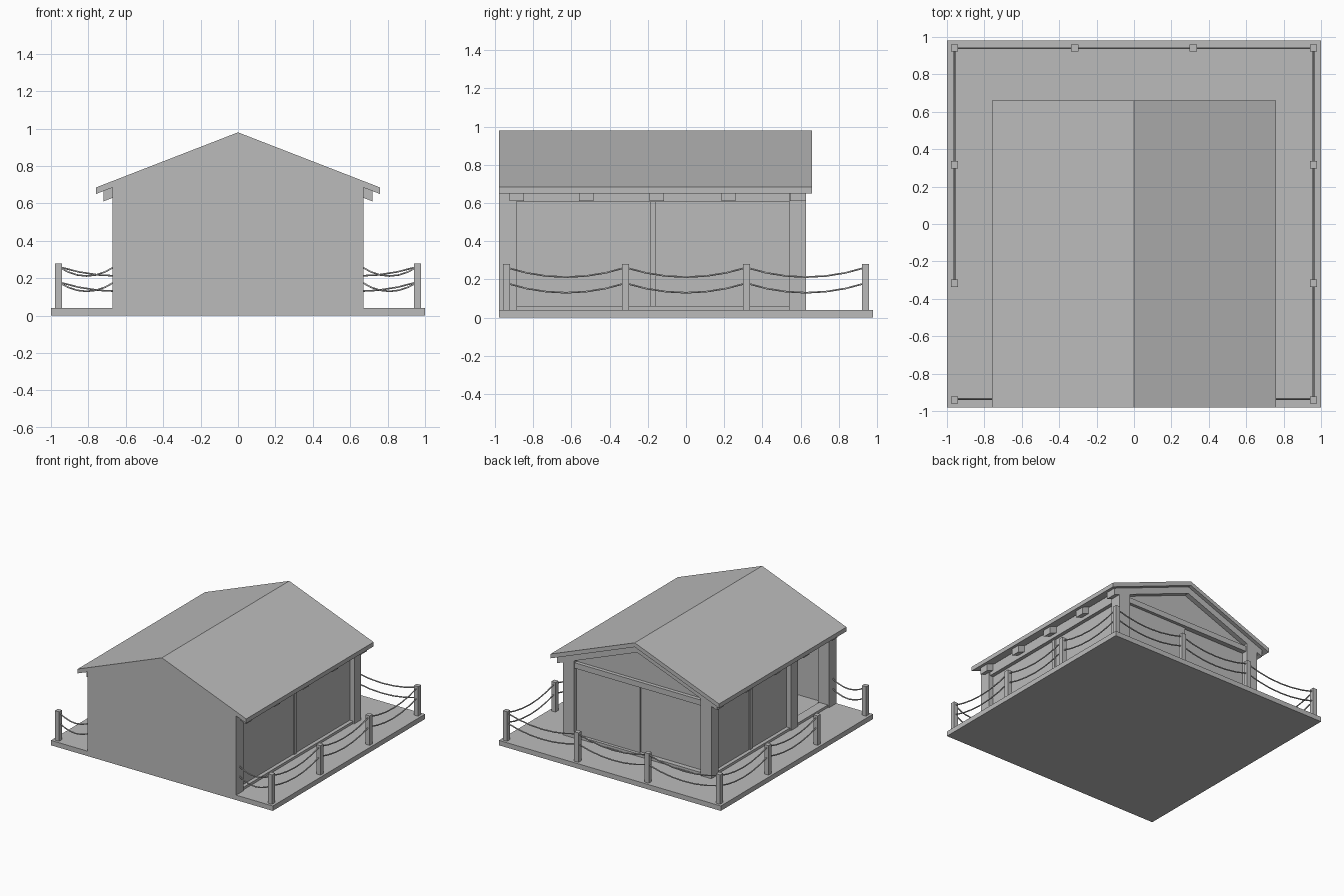
import bpy
import bmesh
from mathutils import Vector

cube = bpy.data.objects.get("Cube")
if cube:
    bpy.data.objects.remove(cube, do_unlink=True)

# One plain grey for the whole model
GREY = (0.5, 0.5, 0.5, 1)
grey = bpy.data.materials.new("plain grey")
grey.use_nodes = True
grey.diffuse_color = GREY
grey.node_tree.nodes["Principled BSDF"].inputs["Base Color"].default_value = GREY


def add_object(name, mesh):
    mesh.materials.clear()
    mesh.materials.append(grey)
    obj = bpy.data.objects.new(name, mesh)
    bpy.context.scene.collection.objects.link(obj)
    return obj


def prism(name, profile, y0, y1):
    """Extrude an (x, z) outline along y."""
    bm = bmesh.new()
    face = bm.faces.new([bm.verts.new((x, y0, z)) for x, z in profile])
    moved = bmesh.ops.extrude_face_region(bm, geom=[face])["geom"]
    verts = [v for v in moved if isinstance(v, bmesh.types.BMVert)]
    bmesh.ops.translate(bm, verts=verts, vec=(0, y1 - y0, 0))
    bmesh.ops.recalc_face_normals(bm, faces=bm.faces)
    mesh = bpy.data.meshes.new(name)
    bm.to_mesh(mesh)
    bm.free()
    return add_object(name, mesh)


def box(name, xs, ys, zs):
    (x0, x1), (z0, z1) = sorted(xs), zs
    return prism(name, [(x0, z0), (x1, z0), (x1, z1), (x0, z1)], *ys)


def rope(name, start, end, sag=0.05, steps=6):
    """Hang a thin rope between two points."""
    curve = bpy.data.curves.new(name, "CURVE")
    curve.dimensions = "3D"
    curve.bevel_depth = 0.005
    curve.bevel_resolution = 1
    curve.use_fill_caps = True
    spline = curve.splines.new("POLY")
    spline.points.add(steps)
    for i, point in enumerate(spline.points):
        t = i / steps
        pos = Vector(start).lerp(Vector(end), t)
        point.co = (pos.x, pos.y, pos.z - 4 * sag * t * (1 - t), 1)
    helper = bpy.data.objects.new(name + "_path", curve)
    bpy.context.scene.collection.objects.link(helper)
    bpy.context.view_layer.update()
    mesh = bpy.data.meshes.new_from_object(
        helper.evaluated_get(bpy.context.evaluated_depsgraph_get()))
    bpy.data.objects.remove(helper, do_unlink=True)
    add_object(name, mesh)


FRONT, BACK, DECK, HALF = -0.98, 0.63, 0.04, 0.67
SLOPE, RIDGE = 0.388, 0.945       # underside of the roof


def under(x, drop=0.0):
    return RIDGE - SLOPE * abs(x) - drop


def chevron(reach, top, bottom):
    return [(-reach, under(reach, bottom)), (0, under(0, bottom)),
            (reach, under(reach, bottom)), (reach, under(reach, top)),
            (0, under(0, top)), (-reach, under(reach, top))]


# Deck and roof
box("deck", (-1, 1), (FRONT, 0.98), (0, DECK))
prism("roof", chevron(0.76, -0.035, 0), FRONT, 0.66)

# Rafters under the roof, the last one forming the back gable beam
for i, (y0, y1) in enumerate([(-0.925, -0.85), (-0.56, -0.485), (-0.19, -0.115),
                              (0.185, 0.26), (0.545, BACK)]):
    prism(f"rafter_{i + 1}", chevron(0.72, 0, 0.055), y0, y1)

# Solid front wall and recessed back gable
prism("front_wall", [(-HALF, DECK), (HALF, DECK), (HALF, under(HALF)),
                     (0, RIDGE), (-HALF, under(HALF))], FRONT, -0.94)
prism("back_gable", [(-0.66, 0.64), (0.66, 0.64), (0.66, under(0.66)),
                     (0, RIDGE), (-0.66, under(0.66))], 0.57, 0.59)

# Side walls: corner posts, beam, sill and glazed panels
for side, s in (("left", 1), ("right", -1)):
    outer = (s * 0.57, s * HALF)
    box(f"{side}_front_post", outer, (-0.94, -0.885), (DECK, under(HALF)))
    box(f"{side}_back_post", outer, (0.54, BACK), (DECK, under(HALF)))
    box(f"{side}_beam", (s * 0.58, s * 0.66), (-0.885, 0.54), (0.605, 0.685))
    box(f"{side}_sill", (s * 0.58, s * 0.66), (-0.885, 0.54), (DECK, 0.06))
    panel_start = -0.885
    if side == "right":
        # This side has an open doorway beside a middle post
        panel_start = -0.395
        box("doorway_post", outer, (-0.485, panel_start), (DECK, under(HALF)))
    box(f"{side}_panel", (s * 0.61, s * 0.63), (panel_start, 0.54), (0.06, 0.605))
    middle = (panel_start + 0.54) / 2
    box(f"{side}_mullion", (s * 0.61, s * 0.64),
        (middle - 0.015, middle + 0.015), (0.06, 0.605))

# Back wall: two staggered sliding panels between sill and beam
box("back_beam", (-0.57, 0.57), (0.55, 0.62), (0.605, 0.65))
box("back_sill", (-0.57, 0.57), (0.55, 0.62), (DECK, 0.06))
box("back_panel_right", (-0.57, 0.01), (0.565, 0.58), (0.06, 0.605))
box("back_panel_left", (0, 0.57), (0.58, 0.595), (0.06, 0.605))

# Railing posts around the deck
EDGE, END, THIRD = 0.96, 0.94, 0.317
left_line = [(EDGE, y) for y in (-END, -THIRD, THIRD, END)]
back_line = [(THIRD, END), (-THIRD, END)]
right_line = [(-EDGE, y) for y in (END, THIRD, -THIRD)]
fence = left_line + back_line + right_line
for i, (x, y) in enumerate(fence + [(-EDGE, -END)]):
    box(f"railing_post_{i + 1}", (x - 0.019, x + 0.019),
        (y - 0.019, y + 0.019), (DECK, 0.28))

# Two ropes per span, with short spans from the front posts to the house
spans = list(zip(fence, fence[1:]))
spans += [((s * EDGE, -END + 0.005), (s * 0.66, -END + 0.005)) for s in (1, -1)]
for i, (a, b) in enumerate(spans):
    for level, z in (("upper", 0.262), ("lower", 0.18)):
        rope(f"{level}_rope_{i + 1}", (*a, z), (*b, z))
